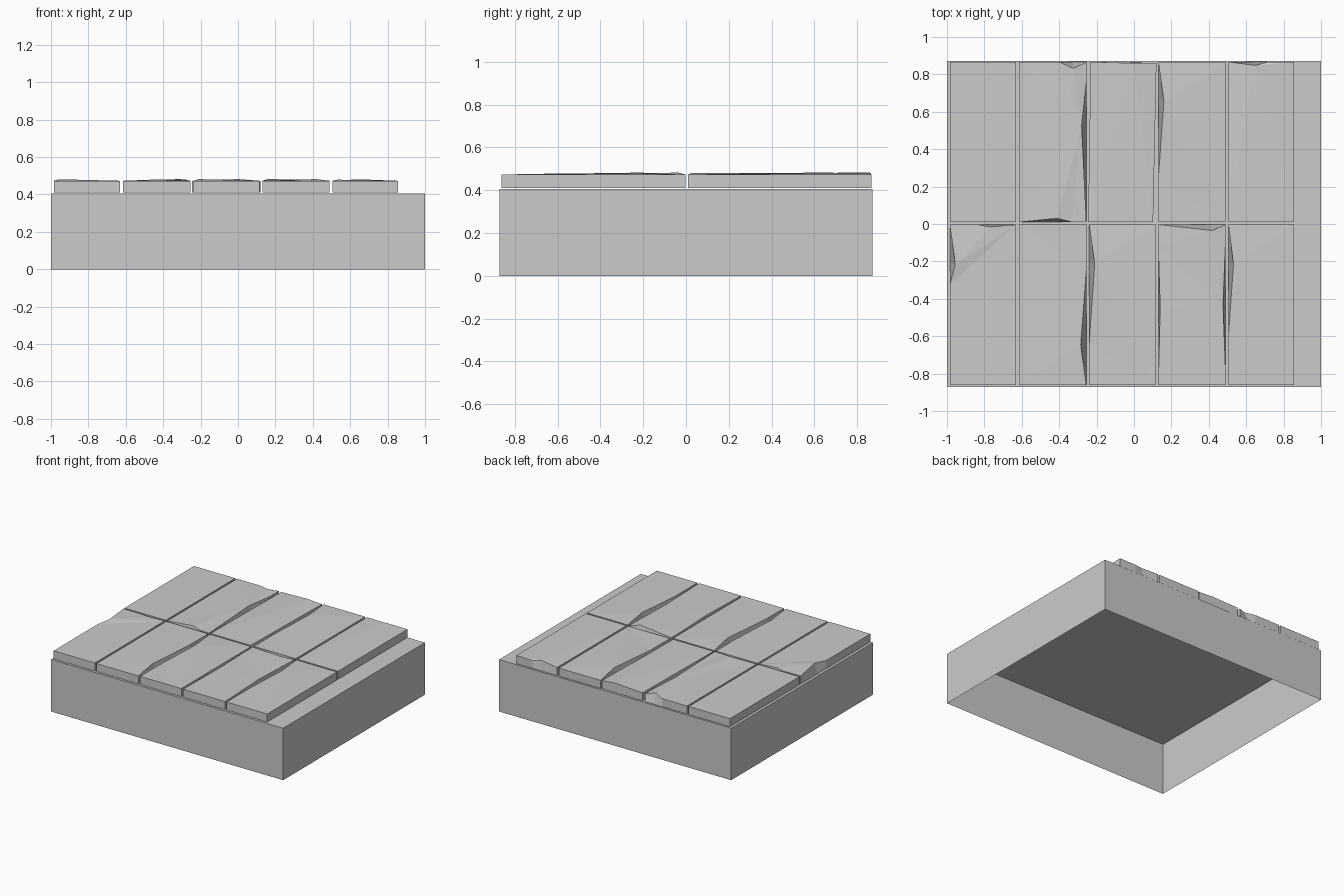
import bpy, bmesh

if "Cube" in bpy.data.objects:
    bpy.data.objects.remove(bpy.data.objects["Cube"])

BASE_TOP, SLAB_BOTTOM, SLAB_TOP = 0.405, 0.41, 0.473


def finish(bm, name):
    mesh = bpy.data.meshes.new(name)
    bm.to_mesh(mesh)
    bm.free()
    obj = bpy.data.objects.new(name, mesh)
    bpy.context.collection.objects.link(obj)
    return obj


# Base: thin-walled box, open underneath
bm = bmesh.new()
bmesh.ops.create_cube(bm, size=1)
for v in bm.verts:
    v.co = (v.co.x * 2, v.co.y * 1.744, (v.co.z + 0.5) * BASE_TOP)
bm.faces.ensure_lookup_table()
bottom = min(bm.faces, key=lambda f: f.calc_center_median().z)
bmesh.ops.delete(bm, geom=[bottom], context='FACES_ONLY')
finish(bm, "base_block")


def slab(name, corners, chips):
    """Plank from 4 corners (front left, counter-clockwise).
    chips: side -> (start, apex, end, inset, rise), positions in x or y."""
    rim, foot = [], []
    inward = {"front": (0, 1), "right": (-1, 0), "back": (0, -1), "left": (1, 0)}
    for i, side in enumerate(("front", "right", "back", "left")):
        a, b = corners[i], corners[(i + 1) % 4]
        rim.append((*a, SLAB_TOP))
        foot.append((*a, SLAB_BOTTOM))
        if side not in chips:
            continue
        start, apex, end, inset, rise = chips[side]
        axis = 0 if side in ("front", "back") else 1
        points = [(start, 0, 0), (apex, inset, rise), (end, 0, 0)]
        points.sort(reverse=side in ("back", "left"))
        nx, ny = inward[side]
        for pos, depth, up in points:
            t = (pos - a[axis]) / (b[axis] - a[axis])
            if not 0.01 < t < 0.99:
                continue
            x, y = (a[k] + (b[k] - a[k]) * t for k in (0, 1))
            rim.append((x + nx * depth, y + ny * depth, SLAB_TOP + up))
            foot.append((x, y, SLAB_BOTTOM))
    bm = bmesh.new()
    top = [bm.verts.new(p) for p in rim]
    low = [bm.verts.new(p) for p in foot]
    n = len(top)
    for i in range(n):
        j = (i + 1) % n
        bm.faces.new((low[i], low[j], top[j], top[i]))
    face = bm.faces.new(top)
    bm.faces.new(low[::-1])
    bmesh.ops.triangulate(bm, faces=[face])
    finish(bm, name)


# Slab grid: five columns, two rows, with chipped edges
COLUMNS = [(-0.985, -0.63), (-0.615, -0.255), (-0.24, 0.115), (0.13, 0.49), (0.505, 0.855)]
ROWS = [("front", -0.862, -0.003), ("back", 0.01, 0.866)]
CHIPS = {
    ("front", 0): {"left": (-0.325, -0.215, -0.003, 0.03, 0.008),
                   "back": (-0.84, -0.77, -0.63, 0.012, 0.003)},
    ("front", 1): {"right": (-0.862, -0.645, -0.245, 0.03, 0.004)},
    ("front", 2): {"left": (-0.645, -0.215, -0.003, 0.03, 0.009)},
    ("front", 3): {"left": (-0.862, -0.45, -0.12, 0.01, 0.002),
                   "right": (-0.81, -0.43, -0.07, 0.014, 0.002),
                   "back": (0.13, 0.415, 0.49, 0.032, 0.009)},
    ("front", 4): {"left": (-0.6, -0.215, -0.003, 0.027, 0.006)},
    ("back", 1): {"front": (-0.615, -0.41, -0.33, 0.02, 0.008),
                  "right": (0.01, 0.53, 0.76, 0.025, 0.006),
                  "back": (-0.4, -0.325, -0.255, 0.034, 0.01)},
    ("back", 2): {"back": (-0.2, 0.0, 0.115, 0.003, 0.009)},
    ("back", 3): {"left": (0.24, 0.655, 0.866, 0.03, 0.01)},
    ("back", 4): {"back": (0.51, 0.645, 0.715, 0.018, 0.008)},
}
for row, y0, y1 in ROWS:
    for c, (x0, x1) in enumerate(COLUMNS):
        corners = [(x0, y0), (x1, y0), (x1, y1), (x0, y1)]
        if (row, c) == ("back", 2):  # one slab sits slightly askew
            corners = [(-0.245, y0), (0.102, y0), (0.12, y1 - 0.005), (-0.232, y1)]
        slab(f"slab_{row}_{c + 1}", corners, CHIPS.get((row, c), {}))
